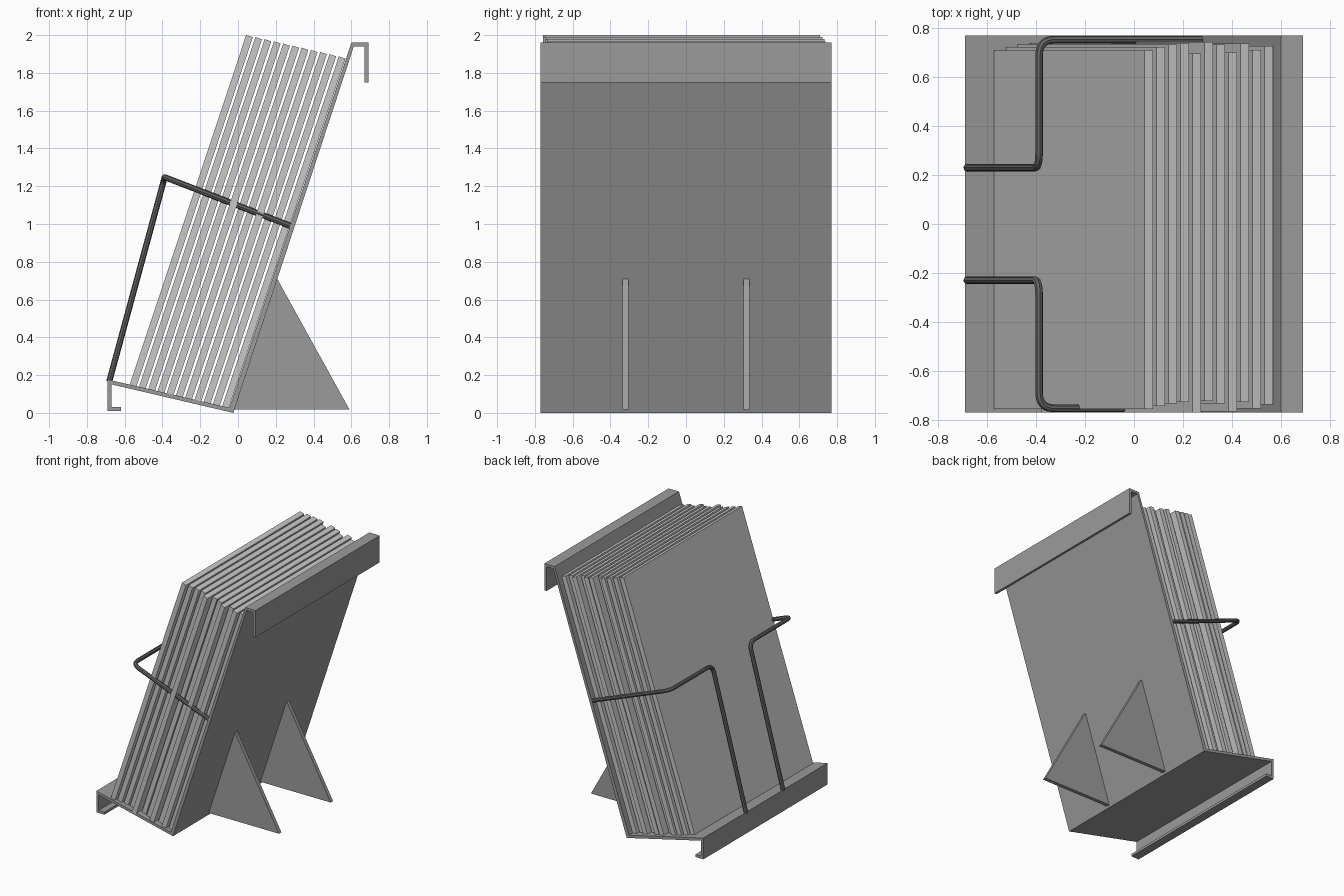
import bpy
from mathutils import Vector

if "Cube" in bpy.data.objects:
    bpy.data.objects.remove(bpy.data.objects["Cube"])


def material(name, v):
    m = bpy.data.materials.new(name)
    m.diffuse_color = (v, v, v, 1)
    m.use_nodes = True
    m.node_tree.nodes["Principled BSDF"].inputs["Base Color"].default_value = m.diffuse_color
    return m


METAL = material("grey_metal", 0.33)
PAPER = material("light_grey_paper", 0.58)
WIRE = material("dark_grey_wire", 0.13)


def link(name, data, mat):
    ob = bpy.data.objects.new(name, data)
    bpy.context.collection.objects.link(ob)
    data.materials.append(mat)
    return ob


def extrude_profile(name, pts, y0, y1, mat):
    """Closed x-z outline (counter-clockwise seen from the front) pulled from y0 to y1."""
    n = len(pts)
    verts = [(x, y0, z) for x, z in pts] + [(x, y1, z) for x, z in pts]
    faces = [list(range(n)), list(range(2 * n - 1, n - 1, -1))]
    faces += [[(i + 1) % n, i, i + n, (i + 1) % n + n] for i in range(n)]
    me = bpy.data.meshes.new(name)
    me.from_pydata(verts, [], faces)
    return link(name, me, mat)


def rounded(points, r, steps=6):
    """Path with its inner corners rounded off."""
    p = [Vector(q) for q in points]
    out = [p[0]]
    for a, b, c in zip(p, p[1:], p[2:]):
        s, e = b + (a - b).normalized() * r, b + (c - b).normalized() * r
        for i in range(steps + 1):
            t = i / steps
            out.append(s * (1 - t) ** 2 + b * 2 * t * (1 - t) + e * t * t)
    return out + [p[-1]]


def wire(name, pts, radius, mat):
    cu = bpy.data.curves.new(name + "_path", 'CURVE')
    cu.dimensions = '3D'
    cu.bevel_depth = radius
    cu.bevel_resolution = 2
    cu.use_fill_caps = True
    sp = cu.splines.new('POLY')
    sp.points.add(len(pts) - 1)
    for q, v in zip(sp.points, pts):
        q.co = (*v, 1)
    tmp = bpy.data.objects.new(name + "_path", cu)
    bpy.context.collection.objects.link(tmp)
    dg = bpy.context.evaluated_depsgraph_get()
    me = bpy.data.meshes.new_from_object(tmp.evaluated_get(dg))
    bpy.data.objects.remove(tmp)
    me.materials.clear()
    return link(name, me, mat)


# Bent sheet: front lip, sloping shelf, leaning back and top hook
sheet = [(-0.62, 0.01), (-0.62, 0.03), (-0.67, 0.03), (-0.67, 0.151), (-0.025, 0.0),
         (0.613, 1.94), (0.67, 1.94), (0.67, 1.75), (0.69, 1.75), (0.69, 1.96),
         (0.60, 1.96), (-0.045, 0.027), (-0.69, 0.177), (-0.69, 0.01)]
extrude_profile("bent_sheet_rack", sheet, -0.77, 0.77, METAL)

# Triangular rear feet
for side, y in (("front", -0.32), ("back", 0.32)):
    extrude_profile(side + "_foot", [(-0.02, 0.018), (0.59, 0.018), (0.203, 0.718)],
                    y - 0.015, y + 0.015, METAL)

# Stack of leaning magazines, slightly shuffled sideways
up, across = Vector((0.316, 0.949)), Vector((0.949, -0.316))
shifts = [-0.023, -0.01, 0.0, 0.005, -0.037, 0.01, 0.0, -0.033, 0.005, -0.022, -0.005]
for i, s in enumerate(shifts):
    a = Vector((-0.576 + 0.049 * i, 0.141 - 0.0113 * i))
    b = a + across * 0.037
    extrude_profile(f"magazine_{i + 1}", [a, b, b + up * 1.96, a + up * 1.96],
                    s - 0.733, s + 0.733, PAPER)

# Wire retainers, one on each side
for side, k in (("front", -1), ("back", 1)):
    path = rounded([(-0.682, 0.23 * k, 0.165), (-0.388, 0.23 * k, 1.248),
                    (-0.388, 0.753 * k, 1.248), (0.278, 0.753 * k, 0.99)], 0.065)
    ob = wire(side + "_wire_retainer", path, 0.016, WIRE)
    bpy.ops.object.select_all(action='DESELECT')
    ob.select_set(True)
    bpy.context.view_layer.objects.active = ob
    bpy.ops.object.shade_smooth_by_angle()
